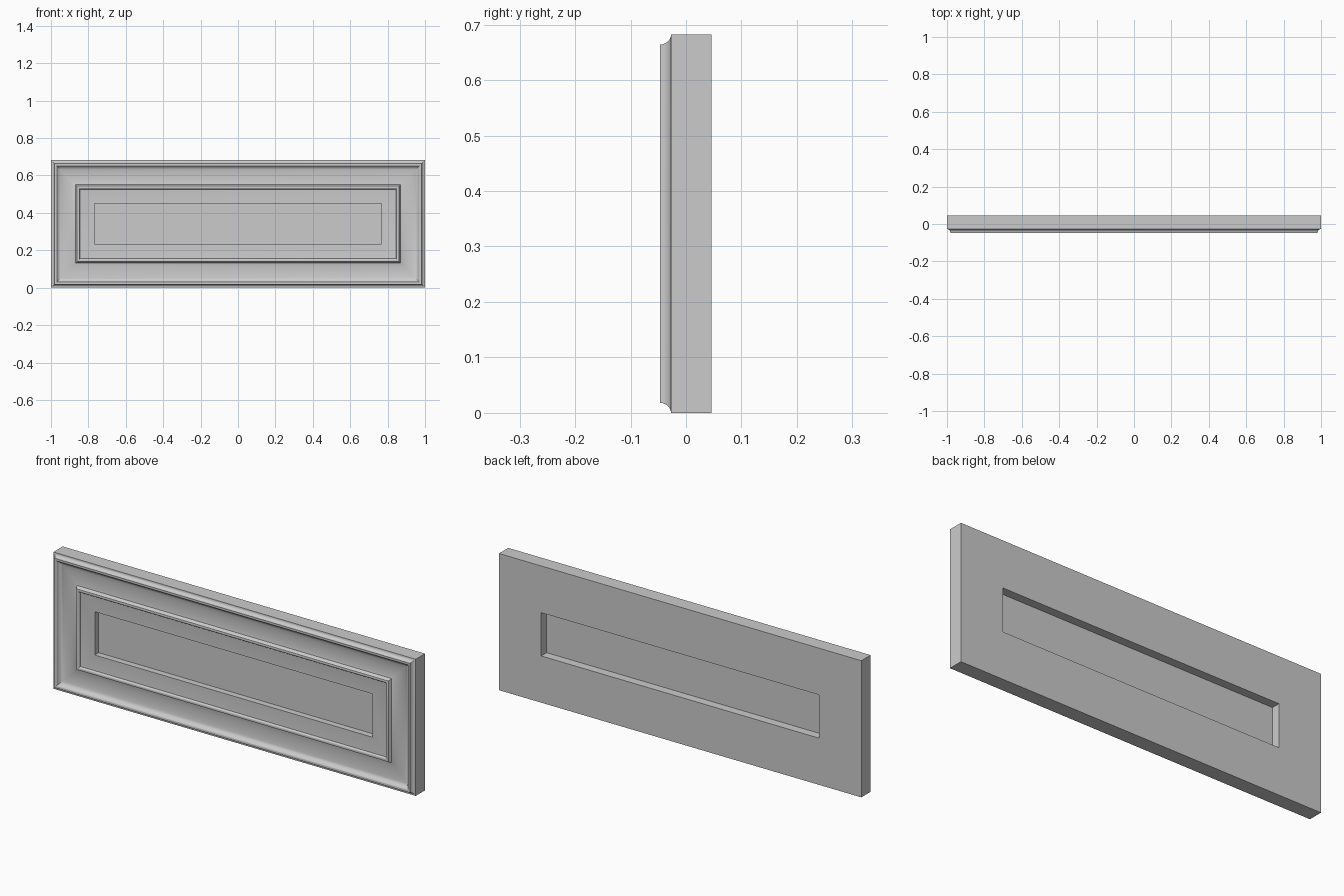
import bpy, bmesh, math

if "Cube" in bpy.data.objects:
    bpy.data.objects.remove(bpy.data.objects["Cube"])

W, H = 1.0, 0.682          # half width, full height
OPEN = 0.233               # inset of the central opening


def arc(ci, cy, ri, ry, a0, a1, n):
    """Points (inset, y) along an elliptical arc, angles in degrees."""
    pts = []
    for k in range(n + 1):
        a = math.radians(a0 + (a1 - a0) * k / n)
        pts.append((ci + ri * math.cos(a), cy + ry * math.sin(a)))
    return pts


# Moulding cross-section: (inset from outer edge, y), closed loop
profile = [(0.0, 0.046), (0.0, -0.027)]
profile += arc(0.0, -0.047, 0.018, 0.020, 90, 0, 6)[1:]        # outer edge cove
profile += arc(0.024, -0.042, 0.008, 0.005, -90, 0, 4)         # rounded rim
profile += arc(0.088, -0.042, 0.056, 0.020, 180, 40, 12)[1:]   # wide hollow
profile += arc(0.145, -0.040, 0.009, 0.006, -130, 0, 6)        # inner bead
profile += [(0.156, -0.036), (0.170, -0.034)]                  # step to flat
profile += [(OPEN, -0.034), (OPEN, 0.046)]                     # opening wall

# Mitred frame: sweep the section around the rectangle
bm = bmesh.new()
rings = []
for i, y in profile:
    corners = [(-W + i, i), (W - i, i), (W - i, H - i), (-W + i, H - i)]
    rings.append([bm.verts.new((x, y, z)) for x, z in corners])
for r in range(len(rings)):
    a, b = rings[r], rings[(r + 1) % len(rings)]
    for k in range(4):
        m = (k + 1) % 4
        bm.faces.new((a[k], a[m], b[m], b[k]))
bmesh.ops.recalc_face_normals(bm, faces=bm.faces)
mesh = bpy.data.meshes.new("moulded_frame")
bm.to_mesh(mesh)
bm.free()
frame = bpy.data.objects.new("moulded_frame", mesh)
bpy.context.collection.objects.link(frame)
bpy.context.view_layer.objects.active = frame
frame.select_set(True)
bpy.ops.object.shade_smooth_by_angle(angle=math.radians(30))

# Thin panel closing the opening, recessed on both sides
bpy.ops.mesh.primitive_cube_add(size=1, location=(0, 0, H / 2))
panel = bpy.context.object
panel.name = "center_panel"
panel.scale = (2 * (W - OPEN), 0.006, H - 2 * OPEN)
